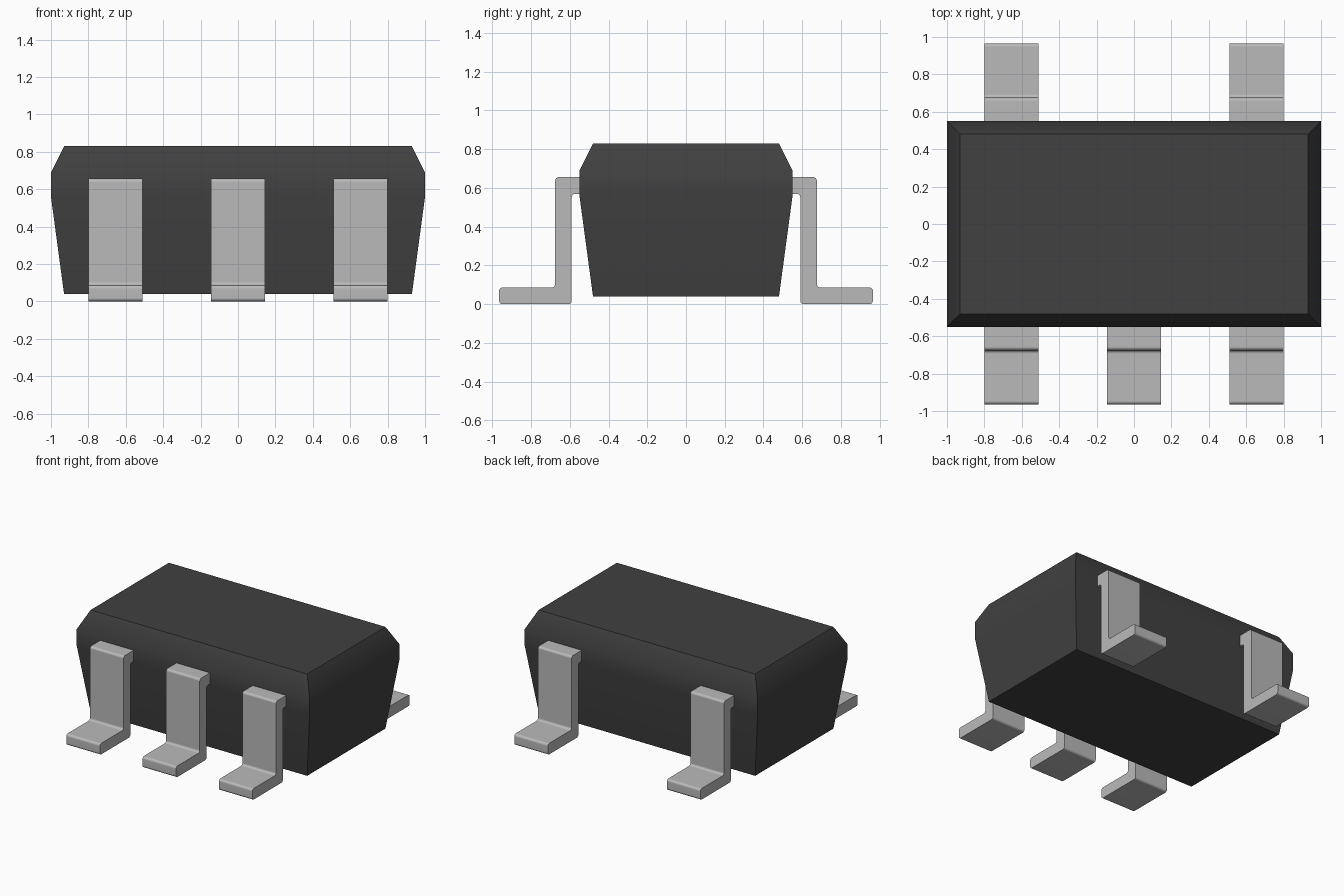
import bpy, bmesh, math

cube = bpy.data.objects.get("Cube")
if cube:
    bpy.data.objects.remove(cube, do_unlink=True)


def material(name, value):
    m = bpy.data.materials.new(name)
    m.use_nodes = True
    colour = (value, value, value, 1.0)
    m.diffuse_color = colour
    bsdf = m.node_tree.nodes["Principled BSDF"]
    bsdf.inputs["Base Color"].default_value = colour
    bsdf.inputs["Roughness"].default_value = 0.5
    return m


def finish(bm, name, mat, angle):
    bmesh.ops.recalc_face_normals(bm, faces=bm.faces)
    mesh = bpy.data.meshes.new(name)
    bm.to_mesh(mesh)
    bm.free()
    mesh.materials.append(mat)
    obj = bpy.data.objects.new(name, mesh)
    bpy.context.collection.objects.link(obj)
    bpy.ops.object.select_all(action='DESELECT')
    obj.select_set(True)
    bpy.context.view_layer.objects.active = obj
    bpy.ops.object.shade_smooth_by_angle(angle=math.radians(angle))
    return obj


black = material("black plastic", 0.052)
metal = material("light grey metal", 0.49)

# Body: rectangular rings (z, half width, half depth) stacked into a tapered block
RINGS = [(0.04, 0.93, 0.48), (0.56, 1.0, 0.55), (0.69, 1.0, 0.55), (0.83, 0.93, 0.48)]
bm = bmesh.new()
rings = [[bm.verts.new((sx * hx, sy * hy, z))
          for sx, sy in ((-1, -1), (1, -1), (1, 1), (-1, 1))]
         for z, hx, hy in RINGS]
bm.faces.new(rings[0])
bm.faces.new(rings[-1])
for low, high in zip(rings, rings[1:]):
    for i in range(4):
        j = (i + 1) % 4
        bm.faces.new((low[i], low[j], high[j], high[i]))
finish(bm, "body", black, 30)

# Lead: side profile (distance outward, height), extruded in x with rounded bends
PROFILE = [(0.53, 0.57), (0.59, 0.57), (0.59, 0.0), (0.965, 0.0),
           (0.965, 0.086), (0.675, 0.086), (0.675, 0.656), (0.53, 0.656)]
LEAD_WIDTH = 0.288


def lead(name, x, side):
    bm = bmesh.new()
    face = bm.faces.new([bm.verts.new((x - LEAD_WIDTH / 2, side * d, z)) for d, z in PROFILE])
    out = bmesh.ops.extrude_face_region(bm, geom=[face])
    verts = [g for g in out["geom"] if isinstance(g, bmesh.types.BMVert)]
    bmesh.ops.translate(bm, verts=verts, vec=(LEAD_WIDTH, 0, 0))
    bends = [e for e in bm.edges
             if abs(e.verts[0].co.x - e.verts[1].co.x) > 0.1 and abs(e.verts[0].co.y) > 0.55]
    bmesh.ops.bevel(bm, geom=bends, offset=0.018, segments=4, profile=0.5, affect='EDGES')
    obj = finish(bm, name, metal, 30)
    weighted = obj.modifiers.new("flat faces", 'WEIGHTED_NORMAL')
    weighted.keep_sharp = True


# Three leads at the front, two at the back
for label, x in (("right", -0.655), ("middle", 0.0), ("left", 0.655)):
    lead("front_lead_" + label, x, -1)
    if x:
        lead("back_lead_" + label, x, 1)
